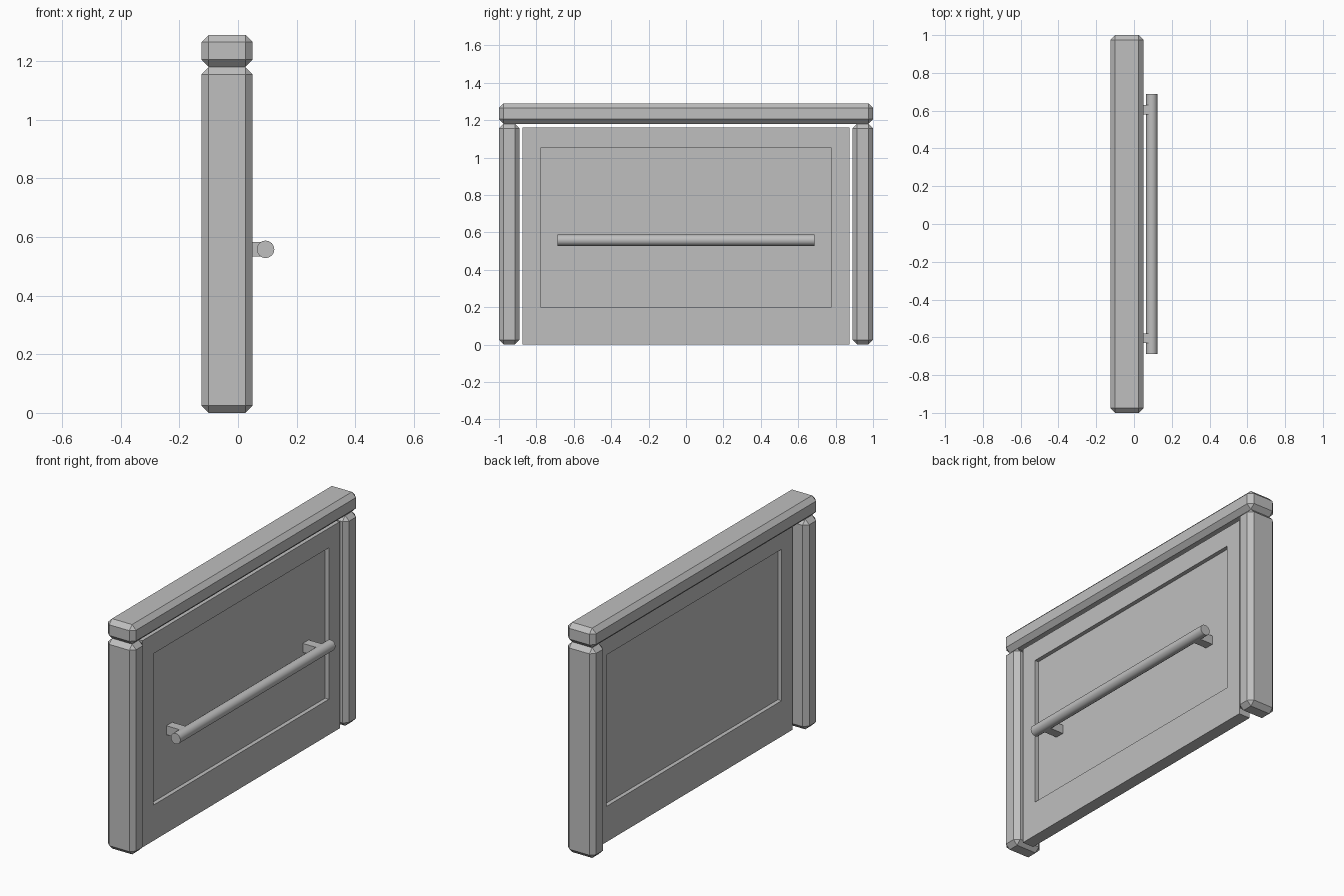
import bpy, bmesh, math
from mathutils import Vector

if "Cube" in bpy.data.objects:
    bpy.data.objects.remove(bpy.data.objects["Cube"])

grey = bpy.data.materials.new("plain grey")
grey.diffuse_color = (0.52, 0.52, 0.52, 1)
grey.use_nodes = True
grey.node_tree.nodes["Principled BSDF"].inputs["Base Color"].default_value = grey.diffuse_color


def box(name, lo, hi, chamfer=0.0):
    """Box between two corners, with optional flat chamfers."""
    lo, hi = Vector(lo), Vector(hi)
    bpy.ops.mesh.primitive_cube_add(size=1, location=(lo + hi) / 2)
    ob = bpy.context.object
    ob.name = name
    for v in ob.data.vertices:
        v.co = v.co * (hi - lo)
    ob.data.materials.append(grey)
    if chamfer:
        mod = ob.modifiers.new("chamfer", 'BEVEL')
        mod.width, mod.segments = chamfer, 1
    return ob


# Chamfered top rail and the two side posts
box("top_rail", (-0.125, -1, 1.18), (0.05, 1, 1.29), 0.025)
for side, y in (("left", -0.945), ("right", 0.945)):
    box(side + "_post", (-0.125, y - 0.055, 0), (0.05, y + 0.055, 1.18), 0.025)

# Panel with a shallow rectangular recess on the front and the back
panel = box("panel", (-0.05, -0.875, 0), (0.02, 0.875, 1.16))
centre = panel.location.copy()
bm = bmesh.new()
bm.from_mesh(panel.data)
bm.normal_update()
for face in [f for f in bm.faces if abs(f.normal.x) > 0.9]:
    sign = math.copysign(1, face.normal.x)
    for depth in (0.0, 0.023):
        bmesh.ops.inset_individual(bm, faces=[face], thickness=0.05)
        for v in face.verts:
            v.co = (sign * (0.035 - depth),
                    math.copysign(0.777, v.co.y),
                    (1.05 if v.co.z + centre.z > 0.6 else 0.2) - centre.z)
bm.to_mesh(panel.data)
bm.free()

# Handle bar on two brackets
bpy.ops.mesh.primitive_cylinder_add(vertices=16, radius=0.03, depth=1.375,
                                    location=(0.094, 0, 0.558),
                                    rotation=(math.pi / 2, 0, 0))
bar = bpy.context.object
bar.name = "handle_bar"
bar.data.materials.append(grey)
bpy.ops.object.shade_smooth_by_angle(angle=math.radians(40))
for side, y in (("left", -0.605), ("right", 0.605)):
    box(side + "_handle_bracket", (-0.006, y - 0.026, 0.533), (0.09, y + 0.026, 0.583))
